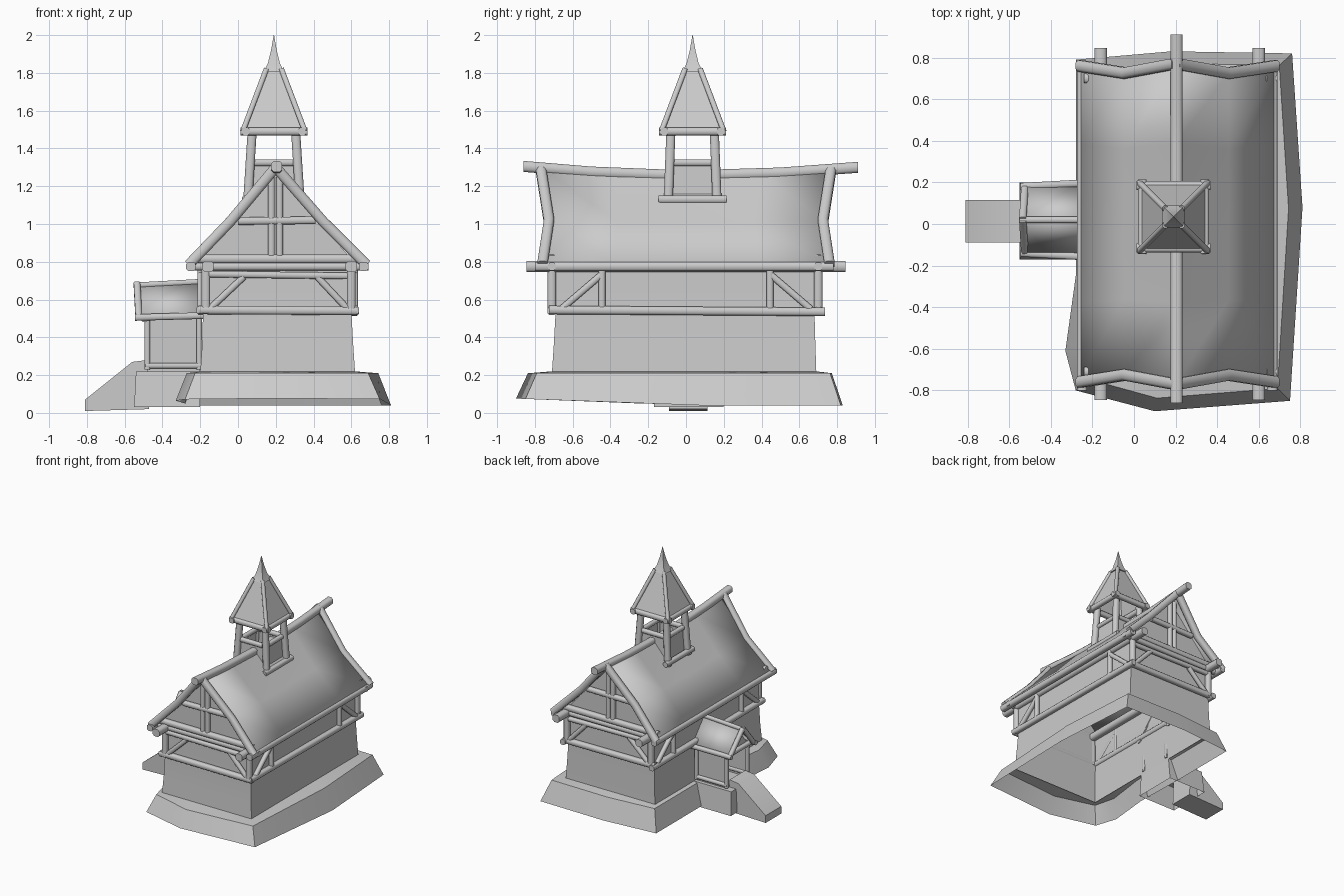
import bpy
import math
from mathutils import Vector

cube = bpy.data.objects.get("Cube")
if cube:
    bpy.data.objects.remove(cube, do_unlink=True)

GREY = (0.6, 0.6, 0.6, 1.0)
mat = bpy.data.materials.new("plain_grey")
mat.use_nodes = True
mat.diffuse_color = GREY
mat.node_tree.nodes["Principled BSDF"].inputs["Base Color"].default_value = GREY


def build(name, verts, faces, angle=50):
    """Make a mesh object with sharp edges kept."""
    me = bpy.data.meshes.new(name)
    me.from_pydata([tuple(v) for v in verts], [], faces)
    me.materials.append(mat)
    ob = bpy.data.objects.new(name, me)
    bpy.context.collection.objects.link(ob)
    bpy.ops.object.select_all(action='DESELECT')
    ob.select_set(True)
    bpy.context.view_layer.objects.active = ob
    bpy.ops.object.shade_smooth_by_angle(angle=math.radians(angle))
    return ob


def loft(name, rings, closed=True, start=False, end=False, angle=50):
    """Bridge rings of equal length, with optional end caps."""
    n = len(rings[0])
    faces = []
    for r in range(len(rings) - 1):
        for i in range(n if closed else n - 1):
            j = (i + 1) % n
            faces.append((r * n + i, r * n + j, (r + 1) * n + j, (r + 1) * n + i))
    if start:
        faces.append(tuple(reversed(range(n))))
    if end:
        faces.append(tuple((len(rings) - 1) * n + i for i in range(n)))
    return build(name, [v for ring in rings for v in ring], faces, angle)


def beam(name, points, width=0.045):
    """Timber with chamfered edges along a path."""
    pts = [Vector(p) for p in points]
    axis = (pts[-1] - pts[0]).normalized()
    ref = Vector((0, 1, 0)) if abs(axis.z) > 0.3 and abs(axis.y) < 0.6 else Vector((0, 0, 1))
    if abs(axis.dot(ref)) > 0.9:
        ref = Vector((1, 0, 0))
    side = axis.cross(ref).normalized()
    up = side.cross(axis)
    h, c = width / 2, width * 0.27
    section = [(h, -c), (h, c), (c, h), (-c, h), (-h, c), (-h, -c), (-c, -h), (c, -h)]
    rings = [[p + side * a + up * b for a, b in section] for p in pts]
    return loft(name, rings, start=True, end=True)


def rect(x0, x1, y0, y1, z):
    return [(x0, y0, z), (x1, y0, z), (x1, y1, z), (x0, y1, z)]


def square(half, z):
    return rect(TX - half, TX + half, TY - half, TY + half, z)


# Sloping stone base, open below
outline = [(-0.28, -0.80), (0.1, -0.90), (0.75, -0.85), (0.81, 0.08), (0.76, 0.82),
           (0.18, 0.83), (-0.28, 0.79), (-0.28, 0.2), (-0.28, -0.25), (-0.33, -0.61)]
lower = [(x, y, 0.04 - min(y, 0) * 0.04) for x, y in outline]
upper = [(0.2 + (x - 0.2) * 0.89, y * 0.93, 0.21) for x, y in outline]
inner = [(max(-0.2, min(0.62, x)), max(-0.71, min(0.69, y)), 0.22) for x, y, z in upper]
loft("stone_base", [lower, upper, inner], angle=35)

# Porch mound and entrance ramp
loft("porch_mound", [rect(-0.55, -0.2, -0.17, 0.2, 0.03), rect(-0.54, -0.2, -0.15, 0.18, 0.22)],
     end=True)
ramp = [(-0.81, 0.01), (-0.81, 0.07), (-0.56, 0.27), (-0.48, 0.28), (-0.47, 0.02)]
loft("entrance_ramp", [[(x, y, z) for x, z in ramp] for y in (-0.09, 0.115)],
     start=True, end=True)

# Main walls, slightly flared at the foot
loft("house_walls", [rect(-0.2, 0.62, -0.71, 0.69, 0.21), rect(-0.19, 0.61, -0.70, 0.685, 0.36),
                     rect(-0.185, 0.6, -0.69, 0.68, 0.54), rect(-0.18, 0.6, -0.69, 0.68, 0.8)])

# Saddle roof, sagging along the ridge
profile = [(-0.26, 0.78), (-0.04, 1.0), (0.2, 1.265), (0.45, 1.0), (0.68, 0.78)]
reach = [0.76, 0.725, 0.77, 0.725, 0.76]


def roof_point(i, t, lift=0.0):
    x, z = profile[i]
    sag = 0.03 * t * t * (1 if i == 2 else 0.3 if i in (1, 3) else 0)
    return (x, reach[i] * t, z + sag + lift)


stations = [-1, -0.5, 0, 0.5, 1]
roof = loft("roof", [[roof_point(i, t) for i in range(5)] for t in stations], closed=False, angle=30)
solid = roof.modifiers.new("thickness", 'SOLIDIFY')
solid.thickness = 0.02
solid.offset = 0
beam("ridge_beam", [(0.205, -0.86, 1.305), (0.205, -0.5, 1.275), (0.205, 0, 1.255),
                    (0.205, 0.5, 1.27), (0.205, 0.91, 1.3)], 0.058)

# Gable ends and their timber framing
for s, y in ((-1, -0.69), (1, 0.68)):
    build("gable_wall", [(-0.22, y, 0.79), (0.62, y, 0.79), (0.45, y, 0.99), (0.2, y, 1.26),
                         (-0.04, y, 0.99)], [(0, 1, 2, 3, 4)])
    f = y + s * 0.02
    for half in ((0, 1, 2), (2, 3, 4)):
        beam("barge_board", [roof_point(i, s, 0.005) for i in half], 0.055)
    beam("gable_tie", [(-0.24, f, 0.815), (0.64, f, 0.815)])
    beam("eave_tie", [(-0.25, f, 0.775), (0.69, f, 0.775)], 0.04)
    beam("collar_beam", [(0.0, f, 1.015), (0.41, f, 1.02)], 0.04)
    for x in (0.177, 0.22):
        beam("king_post", [(x, f, 0.82), (x, f, 1.25)], 0.035)
    beam("gable_rail", [(-0.18, f, 0.735), (0.58, f, 0.725)], 0.035)
    beam("gable_sill", [(-0.21, f, 0.545), (0.63, f, 0.54)])
    for x0, x1 in ((-0.15, 0.03), (0.58, 0.42)):
        beam("gable_brace", [(x0, f, 0.55), (x1, f, 0.72)], 0.035)
    for x in (-0.17, 0.6):
        beam("corner_post", [(x, f, 0.53), (x, f, 0.78)], 0.045)

# Long side framing
for s, x, eave, plate in ((-1, -0.185, -0.25, -0.16), (1, 0.605, 0.665, 0.6)):
    f = x + s * 0.012
    beam("eave_beam", [(eave, -0.8, 0.775), (eave, 0.78, 0.775)], 0.05)
    beam("wall_plate", [(plate, -0.845, 0.775), (plate, 0.845, 0.775)], 0.06)
    beam("side_sill", [(f, -0.725, 0.545), (f, 0.735, 0.535)])
    for e in (-1, 1):
        beam("side_post", [(f, 0.445 * e, 0.54), (f, 0.445 * e, 0.77)], 0.035)
        beam("side_brace", [(f, 0.66 * e, 0.55), (f, 0.45 * e, 0.73)], 0.035)

# Bell tower
TX, TY = 0.19, 0.035
loft("tower_panels", [square(0.125, 1.08), square(0.115, 1.32)])
for sx in (-1, 1):
    for sy in (-1, 1):
        beam("tower_post", [(TX + 0.14 * sx, TY + 0.13 * sy, 1.1),
                            (TX + 0.115 * sx, TY + 0.115 * sy, 1.49)], 0.048)
        beam("spire_hip", [(TX + 0.165 * sx, TY + 0.165 * sy, 1.49),
                           (TX + 0.04 * sx, TY + 0.04 * sy, 1.82)], 0.028)
    beam("tower_base_beam", [(TX + sx * 0.15, TY - 0.18, 1.13), (TX + sx * 0.15, TY + 0.18, 1.13)], 0.04)
    for z, off, length, w in ((1.325, 0.115, 0.12, 0.035), (1.49, 0.15, 0.178, 0.042)):
        beam("tower_rail", [(TX + sx * off, TY - length, z), (TX + sx * off, TY + length, z)], w)
        beam("tower_rail", [(TX - length, TY + sx * off, z), (TX + length, TY + sx * off, z)], w)
loft("spire_roof", [square(0.16, 1.49), square(0.04, 1.82)])
loft("spire_tip", [square(0.055, 1.805), square(0.032, 1.85), square(0.015, 1.92), square(0.001, 2.0)],
     start=True, end=True)

# Entrance porch, open towards the ramp
PY = 0.02
porch = [(-0.2, PY - 0.13), (-0.48, PY - 0.13), (-0.48, PY + 0.13), (-0.2, PY + 0.13)]
for a, b in ((0, 1), (2, 3)):
    loft("porch_wall", [[(*porch[a], z), (*porch[b], z)] for z in (0.22, 0.52)], closed=False)
build("porch_gable", [(-0.48, PY - 0.14, 0.5), (-0.48, PY + 0.14, 0.5), (-0.48, PY, 0.66)], [(0, 1, 2)])
porch_roof = loft("porch_roof", [[(xe, PY - 0.16, 0.51), (xr, PY, z), (xe, PY + 0.16, 0.51)]
                                 for xe, xr, z in ((-0.52, -0.535, 0.67), (-0.18, -0.18, 0.69))],
                  closed=False, angle=30)
solid = porch_roof.modifiers.new("thickness", 'SOLIDIFY')
solid.thickness = 0.015
solid.offset = 0
beam("porch_ridge", [(-0.55, PY, 0.675), (-0.18, PY, 0.695)], 0.03)
beam("porch_lintel", [(-0.495, PY - 0.17, 0.5), (-0.495, PY + 0.17, 0.5)], 0.035)
for s in (-1, 1):
    y = PY + s * 0.135
    beam("porch_eave", [(-0.545, PY + s * 0.16, 0.505), (-0.18, PY + s * 0.18, 0.515)], 0.035)
    beam("porch_barge", [(-0.525, PY + s * 0.16, 0.5), (-0.535, PY, 0.685)], 0.035)
    beam("porch_sill", [(-0.49, y, 0.25), (-0.19, y, 0.25)], 0.03)
    for x in (-0.48, -0.205):
        beam("porch_post", [(x, y, 0.23), (x, y, 0.51)], 0.03)
